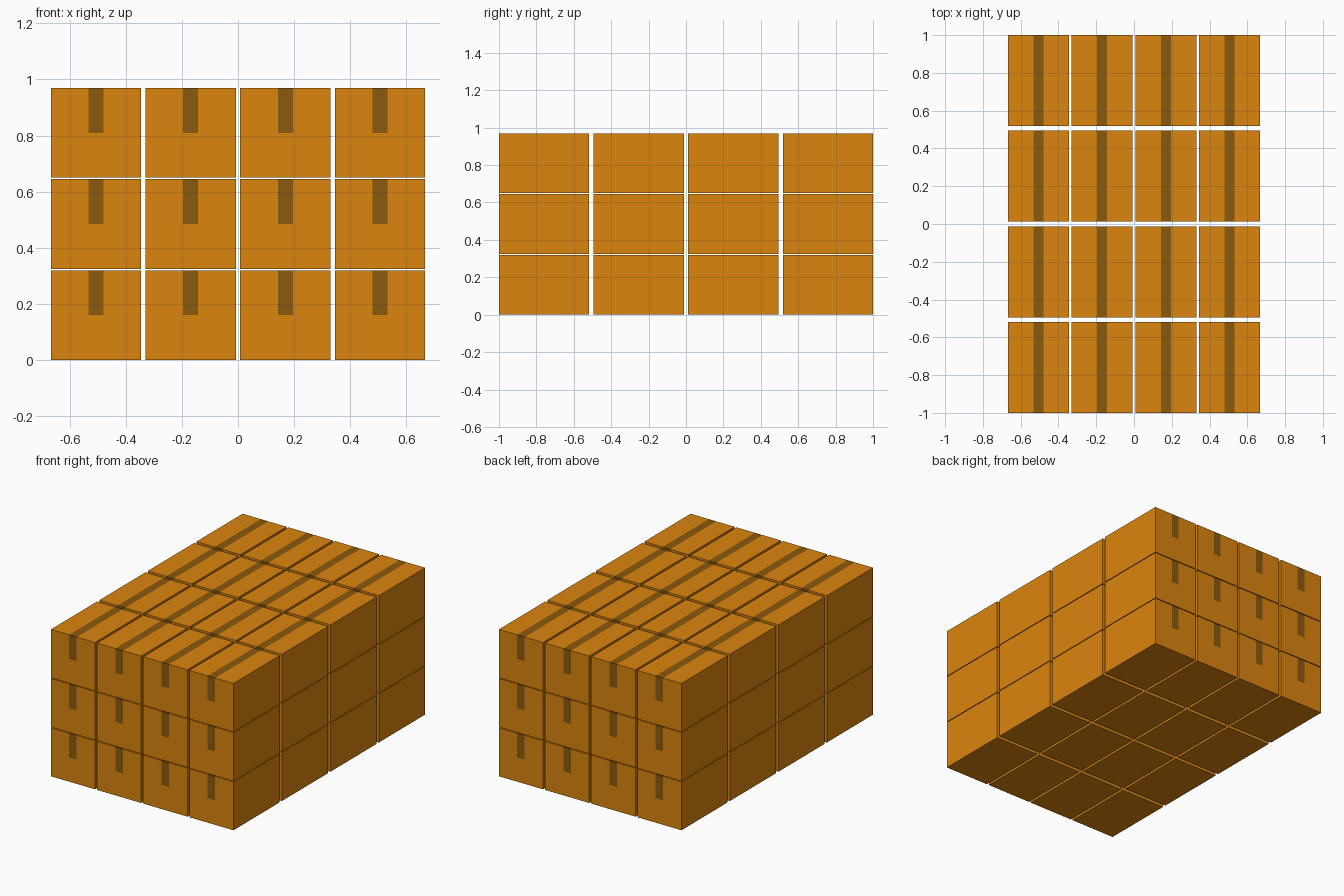
import bpy, bmesh

if "Cube" in bpy.data.objects:
    bpy.data.objects.remove(bpy.data.objects["Cube"])

# Overall carton size and stacking pitch
SIZE = (0.322, 0.482, 0.32)
PITCH = (0.3373, 0.506, 0.325)
COUNT = (4, 4, 3)
TAPE_HALF = 0.027


def material(name, color):
    m = bpy.data.materials.new(name)
    m.diffuse_color = (*color, 1)
    m.use_nodes = True
    m.node_tree.nodes["Principled BSDF"].inputs["Base Color"].default_value = m.diffuse_color
    return m


def carton_mesh():
    bm = bmesh.new()
    bmesh.ops.create_cube(bm, size=1)
    for v in bm.verts:
        v.co = [c * s for c, s in zip(v.co, SIZE)]
        v.co.z += SIZE[2] / 2

    # Cut the outline of the tape strip into the faces
    for co, no in (((-TAPE_HALF, 0, 0), (1, 0, 0)),
                   ((TAPE_HALF, 0, 0), (1, 0, 0)),
                   ((0, 0, SIZE[2] / 2), (0, 0, 1))):
        bmesh.ops.bisect_plane(bm, geom=bm.verts[:] + bm.edges[:] + bm.faces[:],
                               plane_co=co, plane_no=no)

    # Tape runs over the top and halfway down the front and back
    bm.normal_update()
    for f in bm.faces:
        c = f.calc_center_median()
        f.material_index = int(abs(c.x) < TAPE_HALF and c.z > SIZE[2] / 2)
    mesh = bpy.data.meshes.new("carton")
    bm.to_mesh(mesh)
    bm.free()
    mesh.materials.append(material("cardboard", (0.71, 0.235, 0.0044)))
    mesh.materials.append(material("tape", (0.26, 0.10, 0.004)))
    return mesh


# Stack of identical cartons
mesh = carton_mesh()
for k in range(COUNT[2]):
    for j in range(COUNT[1]):
        for i in range(COUNT[0]):
            ob = bpy.data.objects.new(f"carton_{k + 1}_{j + 1}_{i + 1}", mesh)
            ob.location = ((i - (COUNT[0] - 1) / 2) * PITCH[0],
                           (j - (COUNT[1] - 1) / 2) * PITCH[1],
                           k * PITCH[2])
            bpy.context.collection.objects.link(ob)
